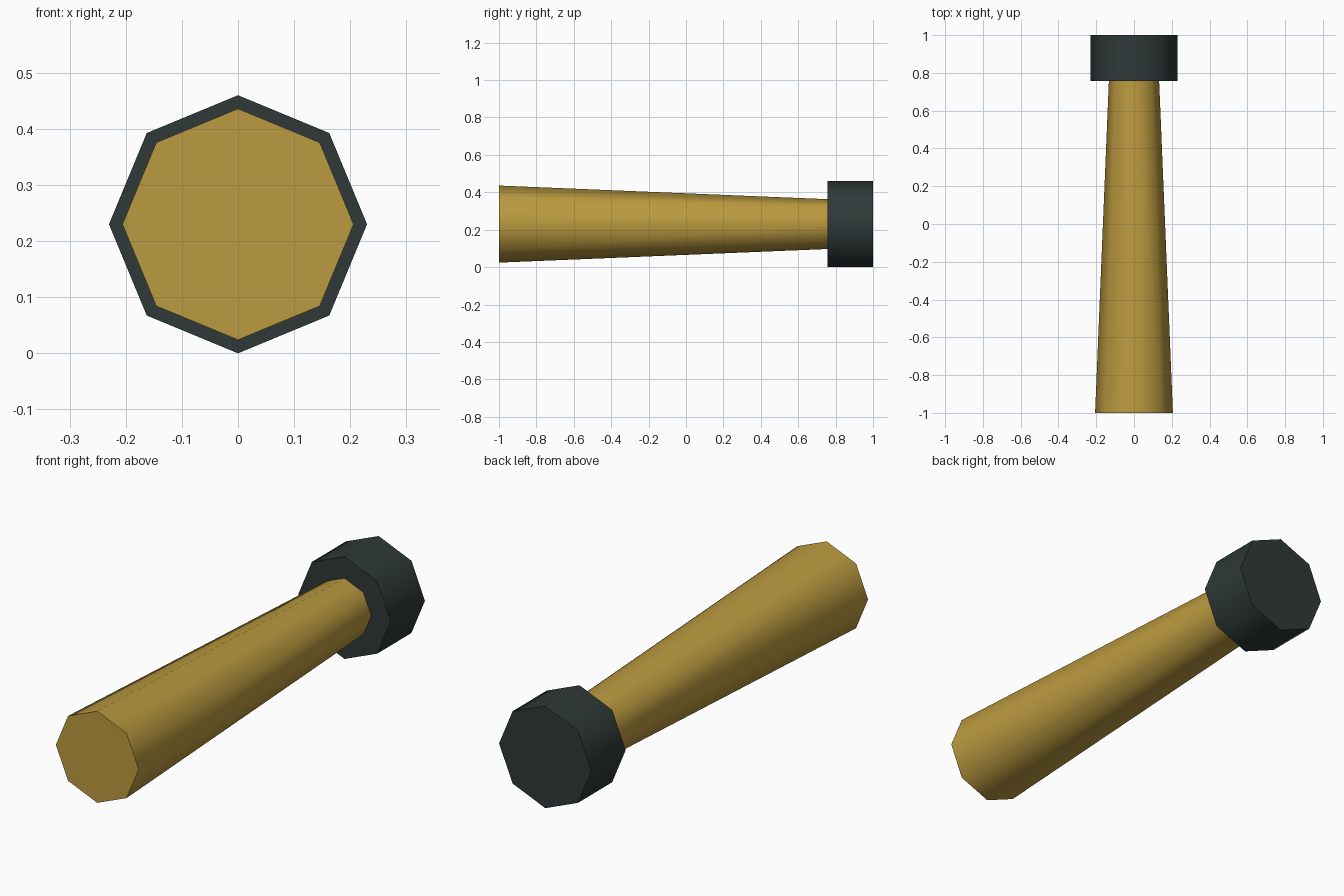
import bpy
from math import radians

cube = bpy.data.objects.get("Cube")
if cube:
    bpy.data.objects.remove(cube, do_unlink=True)

SIDES = 8
AXIS_Z = 0.23


def material(name, rgb):
    mat = bpy.data.materials.new(name)
    mat.use_nodes = True
    color = (*rgb, 1.0)
    mat.diffuse_color = color
    mat.node_tree.nodes["Principled BSDF"].inputs["Base Color"].default_value = color
    return mat


def octagonal_bar(name, y_front, y_back, r_front, r_back, mat):
    """Eight-sided solid lying along y, corners on the x and z axes."""
    bpy.ops.mesh.primitive_cone_add(
        vertices=SIDES, radius1=r_front, radius2=r_back, depth=y_back - y_front,
        location=(0, (y_front + y_back) / 2, AXIS_Z), rotation=(radians(-90), 0, 0))
    obj = bpy.context.object
    obj.name = name
    obj.data.materials.append(mat)
    # Smooth around the sides, sharp at the end caps
    bpy.ops.object.shade_smooth_by_angle(angle=radians(60))
    return obj


gold = material("golden wood", (0.5, 0.325, 0.05))
dark = material("dark slate", (0.029, 0.041, 0.04))

# Tapered handle, narrowing toward the back
octagonal_bar("handle", -1.0, 0.76, 0.206, 0.133, gold)

# Wide collar closing the narrow end
octagonal_bar("end_cap", 0.757, 1.0, 0.23, 0.23, dark)
